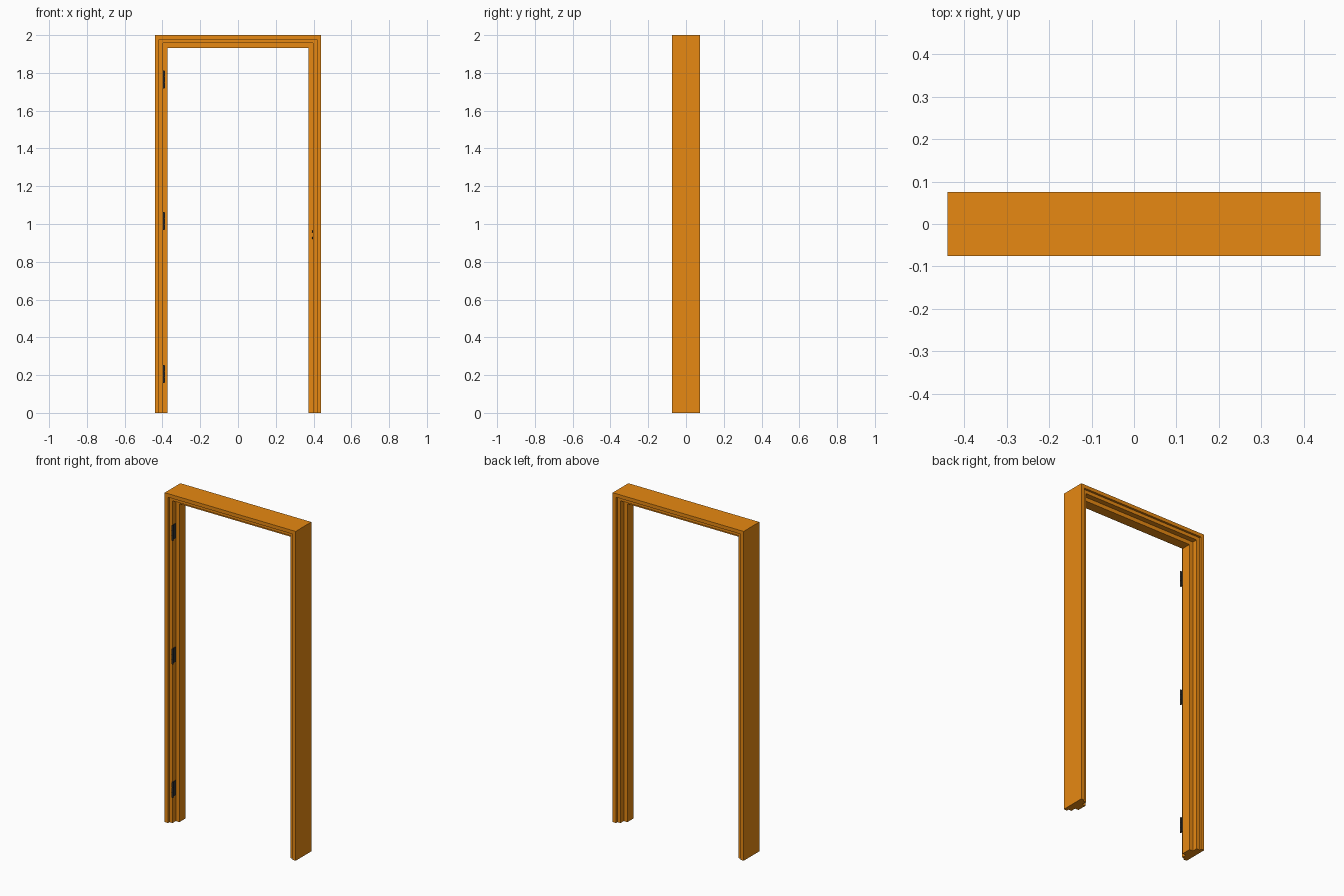
import bpy, bmesh, math
from mathutils import Matrix

if "Cube" in bpy.data.objects:
    bpy.data.objects.remove(bpy.data.objects["Cube"])

W, H = 0.44, 2.0          # half width and height of the frame


def material(name, color):
    m = bpy.data.materials.new(name)
    m.diffuse_color = color
    m.use_nodes = True
    m.node_tree.nodes["Principled BSDF"].inputs["Base Color"].default_value = m.diffuse_color
    return m


def finish(bm, name, mat):
    bmesh.ops.recalc_face_normals(bm, faces=bm.faces)
    me = bpy.data.meshes.new(name)
    bm.to_mesh(me)
    bm.free()
    ob = bpy.data.objects.new(name, me)
    bpy.context.collection.objects.link(ob)
    me.materials.append(mat)
    bpy.ops.object.select_all(action='DESELECT')
    bpy.context.view_layer.objects.active = ob
    ob.select_set(True)
    bpy.ops.object.shade_smooth_by_angle(angle=math.radians(30))
    return ob


def add_box(bm, x, y, z):
    # x, y, z are (min, max) pairs
    c = [(a + b) / 2 for a, b in (x, y, z)]
    s = [b - a for a, b in (x, y, z)]
    bmesh.ops.create_cube(bm, size=1, matrix=Matrix.Translation(c) @ Matrix.Diagonal((*s, 1)))


def add_rod(bm, center, radius, length, axis='Z'):
    rot = Matrix.Rotation(math.pi / 2, 4, 'Y') if axis == 'X' else Matrix()
    bmesh.ops.create_cone(bm, cap_ends=True, segments=16, radius1=radius, radius2=radius,
                          depth=length, matrix=Matrix.Translation(center) @ rot)


paint = material("orange_paint", (0.8, 0.25, 0.006, 1))
metal = material("dark_metal", (0.03, 0.03, 0.03, 1))

# Frame: stepped section (inset, y) swept up, across and down with mitred corners
half = [(0, 0.075), (0.022, 0.075), (0.022, 0.062), (0.043, 0.062), (0.043, 0.03), (0.067, 0.03)]
section = half + [(d, -y) for d, y in reversed(half)]
bm = bmesh.new()
rings = []
for sx, top in ((-1, 0), (-1, 1), (1, 1), (1, 0)):
    rings.append([bm.verts.new((sx * (W - d), y, (H - d) * top)) for d, y in section])
n = len(section)
for a, b in zip(rings, rings[1:]):
    for i in range(n):
        j = (i + 1) % n
        bm.faces.new((a[i], a[j], b[j], b[i]))
bm.faces.new(rings[0])
bm.faces.new(rings[-1])
finish(bm, "door_frame", paint)

# Hinges: leaf on the rebate plus a three-part knuckle
for name, z in (("lower", 0.205), ("middle", 1.015), ("upper", 1.765)):
    bm = bmesh.new()
    add_box(bm, (-0.398, -0.394), (-0.066, -0.032), (z - 0.045, z + 0.045))
    for k in (-1, 0, 1):
        add_rod(bm, (-0.392, -0.067, z + k * 0.031), 0.0055, 0.028)
    add_rod(bm, (-0.392, -0.067, z), 0.004, 0.096)
    finish(bm, name + "_hinge", metal)

# Strike plate with two small studs on the opposite rebate
bm = bmesh.new()
add_box(bm, (0.396, 0.398), (-0.058, -0.034), (0.90, 0.98))
for z in (0.925, 0.96):
    add_rod(bm, (0.394, -0.046, z), 0.005, 0.006, 'X')
finish(bm, "strike_plate", metal)
